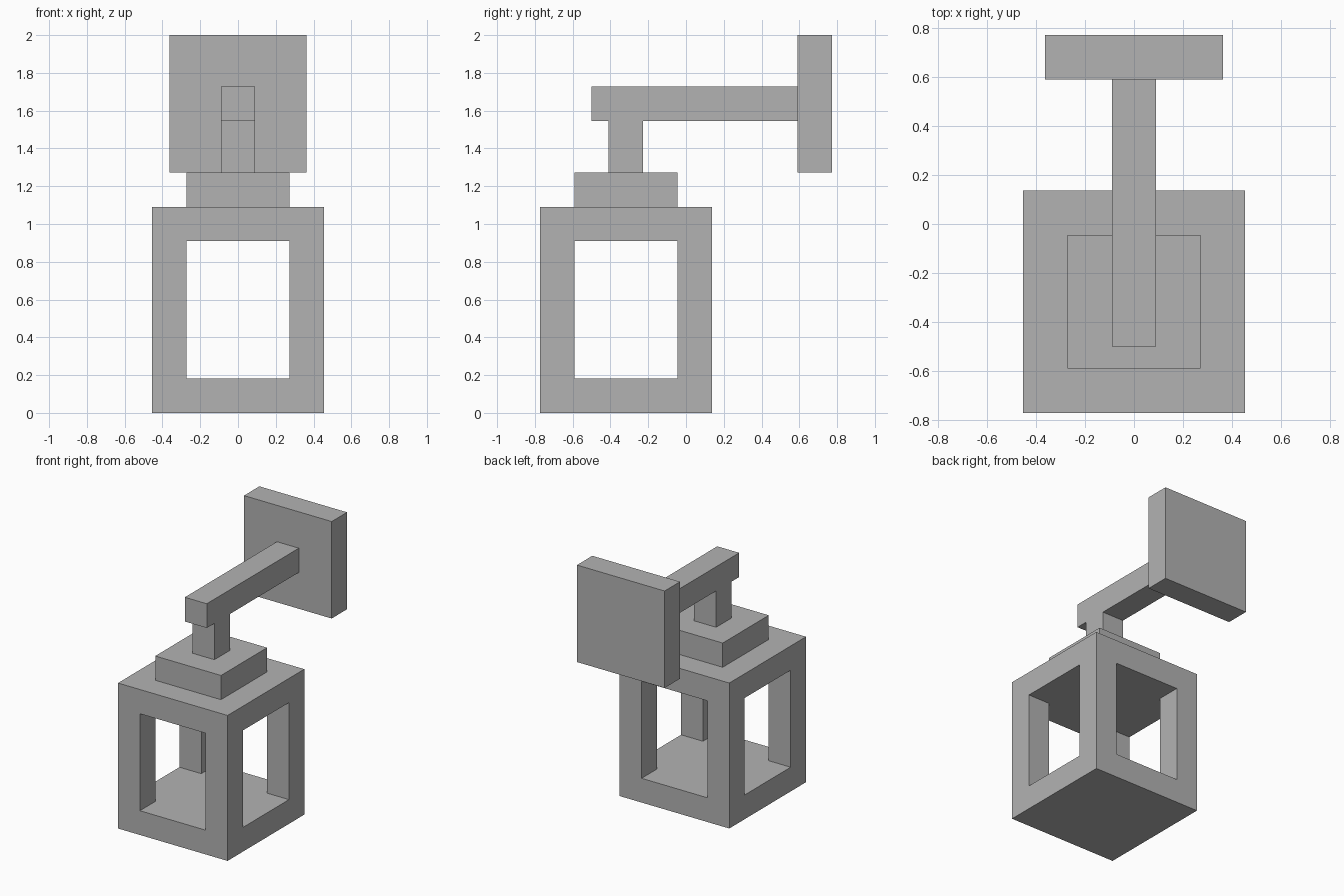
import bpy

if "Cube" in bpy.data.objects:
    bpy.data.objects.remove(bpy.data.objects["Cube"])

U = 2 / 11            # design module: bar thickness
LAMP_Y = -1.75 * U    # centre line of the lantern

grey = bpy.data.materials.new("grey")
grey.diffuse_color = (0.45, 0.45, 0.45, 1)
grey.use_nodes = True
grey.node_tree.nodes["Principled BSDF"].inputs["Base Color"].default_value = grey.diffuse_color


def box(name, centre, size):
    """Flat-faced box with given centre and full size."""
    bpy.ops.mesh.primitive_cube_add(size=1, location=centre)
    ob = bpy.context.object
    ob.name = name
    ob.scale = size
    bpy.ops.object.transform_apply(location=False, rotation=False, scale=True)
    ob.data.materials.append(grey)
    return ob


# Lantern cage: a block with a window cut through on both axes
cage = box("lantern_cage", (0, LAMP_Y, 3 * U), (5 * U, 5 * U, 6 * U))
for name, size in (("window_cutter_x", (6 * U, 3 * U, 4 * U)),
                   ("window_cutter_y", (3 * U, 6 * U, 4 * U))):
    cutter = box(name, (0, LAMP_Y, 3 * U), size)
    cutter.hide_render = True
    cutter.hide_viewport = True
    cutter.display_type = 'WIRE'
    cut = cage.modifiers.new(name, 'BOOLEAN')
    cut.operation = 'DIFFERENCE'
    cut.solver = 'EXACT'
    cut.object = cutter

# Cap and hanging stem above the cage
box("lantern_cap", (0, LAMP_Y, 6.5 * U), (3 * U, 3 * U, U))
box("hanging_stem", (0, LAMP_Y, 7.75 * U), (U, U, 1.5 * U))

# Arm reaching back to the wall plate
box("bracket_arm", (0, 0.25 * U, 9 * U), (U, 6 * U, U))
box("wall_plate", (0, 3.75 * U, 9 * U), (4 * U, U, 4 * U))
